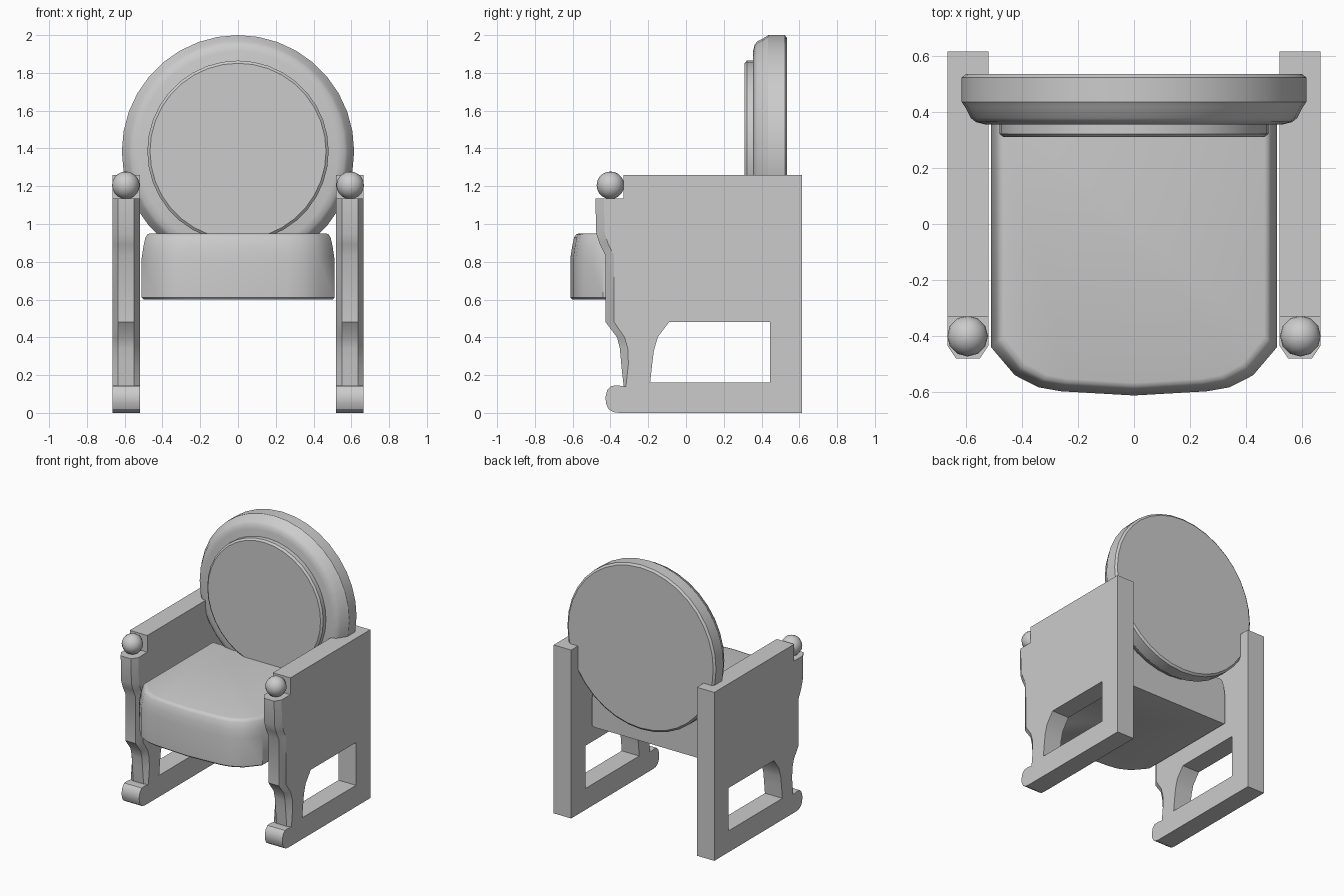
import bpy, bmesh, math

if "Cube" in bpy.data.objects:
    bpy.data.objects.remove(bpy.data.objects["Cube"])


def finish(name, bm, mirror=False, angle=30):
    bmesh.ops.recalc_face_normals(bm, faces=bm.faces)
    me = bpy.data.meshes.new(name)
    bm.to_mesh(me)
    bm.free()
    ob = bpy.data.objects.new(name, me)
    bpy.context.collection.objects.link(ob)
    if mirror:
        ob.modifiers.new("Mirror", 'MIRROR').use_mirror_merge = False
    bpy.ops.object.select_all(action='DESELECT')
    ob.select_set(True)
    bpy.context.view_layer.objects.active = ob
    bpy.ops.object.shade_smooth_by_angle(angle=math.radians(angle))
    return ob


def loft(name, rings, **kw):
    """Skin a stack of equal-sized closed rings and cap both ends."""
    bm = bmesh.new()
    rows = [[bm.verts.new(p) for p in r] for r in rings]
    n = len(rows[0])
    for a, b in zip(rows, rows[1:]):
        for i in range(n):
            j = (i + 1) % n
            bm.faces.new((a[i], a[j], b[j], b[i]))
    bm.faces.new(rows[0])
    bm.faces.new(rows[-1])
    return finish(name, bm, **kw)


def disc(name, profile, zc, seg):
    """Round cushion facing -y from (radius, y) steps."""
    return loft(name, [[(r * math.sin(2 * math.pi * i / seg), y,
                         zc + r * math.cos(2 * math.pi * i / seg))
                        for i in range(seg)] for r, y in profile], angle=35)


X0, X1 = 0.52, 0.665

# front post: z, front face y, chamfer line y
post = [(1.135, -0.48, -0.435), (0.95, -0.475, -0.43), (0.89, -0.455, -0.41),
        (0.83, -0.425, -0.38), (0.48, -0.425, -0.38), (0.40, -0.365, -0.325),
        (0.34, -0.35, -0.308), (0.26, -0.343, -0.305), (0.14, -0.33, -0.318)]

# side panel: outline with an open window between the legs
outline = [(0.615, 0), (0.615, 1.26), (-0.33, 1.26), (-0.33, 1.135)]
outline += [(c, z) for z, f, c in post]
outline += [(-0.36, 0.145), (-0.395, 0.143), (-0.417, 0.12), (-0.426, 0.085),
            (-0.424, 0.05), (-0.41, 0.02), (-0.385, 0.004), (-0.35, 0)]
window = [(0.445, 0.16), (0.445, 0.48), (-0.09, 0.48), (-0.15, 0.40),
          (-0.17, 0.33), (-0.18, 0.25), (-0.19, 0.16)]
bm = bmesh.new()
edges = []
for loop in (outline, window):
    vs = [bm.verts.new((X0, y, z)) for y, z in loop]
    edges += [bm.edges.new((vs[i - 1], vs[i])) for i in range(len(vs))]
bmesh.ops.triangle_fill(bm, edges=edges, use_beauty=True, use_dissolve=False)
ext = bmesh.ops.extrude_face_region(bm, geom=bm.faces[:], use_keep_orig=True)
bmesh.ops.translate(bm, vec=(X1 - X0, 0, 0),
                    verts=[g for g in ext["geom"] if isinstance(g, bmesh.types.BMVert)])
finish("side_panels", bm, mirror=True)

# chamfered front of each post
loft("front_posts", [[(X0, c, z), (X0 + 0.03, f, z), (X1 - 0.03, f, z), (X1, c, z)]
                     for z, f, c in post], mirror=True)

# ball finials at the arm ends
bm = bmesh.new()
bmesh.ops.create_uvsphere(bm, u_segments=12, v_segments=10, radius=0.073)
bmesh.ops.translate(bm, vec=(0.594, -0.4, 1.205), verts=bm.verts)
finish("arm_balls", bm, mirror=True, angle=45)

# seat cushion with rounded front and softened top
half = [(0.51, 0.38), (0.51, -0.44), (0.425, -0.54), (0.34, -0.583),
        (0.26, -0.597), (0, -0.612)]
plan = half + [(-x, y) for x, y in half[-2::-1]]
levels = [(0.60, 0.01), (0.61, 0), (0.82, 0), (0.88, 0.009), (0.93, 0.02),
          (0.945, 0.03), (0.95, 0.045)]
loft("seat_cushion", [[(x * (1 - d / 0.51), 0.38 + (y - 0.38) * (1 - d / 0.99), z)
                       for x, y in plan] for z, d in levels], angle=40)

# round backrest and its raised front pad
disc("backrest", [(0.60, 0.535), (0.615, 0.523), (0.615, 0.435), (0.603, 0.418),
                  (0.582, 0.378), (0.565, 0.364), (0.53, 0.355)], 1.385, 36)
disc("backrest_pad", [(0.48, 0.36), (0.48, 0.322), (0.466, 0.31)], 1.385, 36)
